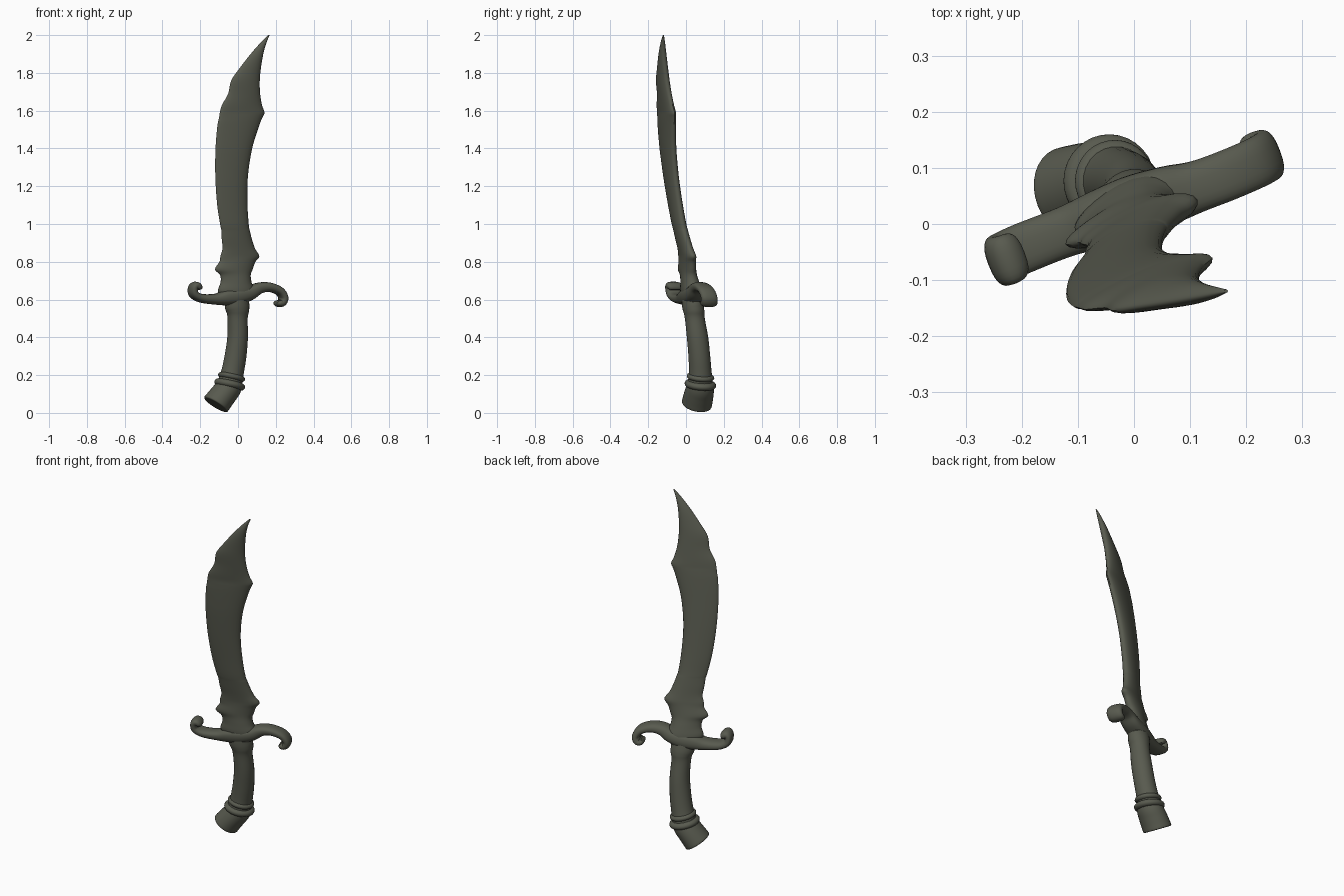
import bpy, bmesh, math
from mathutils import Vector

if "Cube" in bpy.data.objects:
    bpy.data.objects.remove(bpy.data.objects["Cube"])

metal = bpy.data.materials.new("dark_olive_metal")
metal.diffuse_color = (0.098, 0.103, 0.078, 1)
metal.use_nodes = True
metal.node_tree.nodes["Principled BSDF"].inputs["Base Color"].default_value = metal.diffuse_color

# The sword lies in a vertical plane turned about 21 degrees and leaning forward
N = Vector((-0.356, 0.934, 0))
SLOPE = 0.38
LEAN = [(0, .105), (.2, .089), (.4, .062), (.62, .03), (.83, 0), (1, -.033), (1.2, -.062),
        (1.4, -.09), (1.6, -.115), (1.8, -.147), (2, -.182)]


def lean(z):
    for (z0, y0), (z1, y1) in zip(LEAN, LEAN[1:]):
        if z <= z1:
            break
    return y0 + (y1 - y0) * (z - z0) / (z1 - z0)


def place(x, z, d):
    return Vector((x, lean(z) + SLOPE * x, z)) + N * d


def smooth_rows(rows, steps):
    """Catmull-Rom through rows of equal-length tuples."""
    out = []
    for i in range(len(rows) - 1):
        p = [rows[max(i - 1, 0)], rows[i], rows[i + 1], rows[min(i + 2, len(rows) - 1)]]
        for s in range(steps):
            t = s / steps
            out.append([0.5 * (2 * b + (c - a) * t + (2 * a - 5 * b + 4 * c - d) * t * t
                               + (3 * b - a - 3 * c + d) * t ** 3) for a, b, c, d in zip(*p)])
    out.append(list(rows[-1]))
    return out


def loft(name, rings):
    bm = bmesh.new()
    vs = [[bm.verts.new(p) for p in r] for r in rings]
    n = len(vs[0])
    for a, b in zip(vs, vs[1:]):
        for i in range(n):
            bm.faces.new((a[i], a[(i + 1) % n], b[(i + 1) % n], b[i]))
    bm.faces.new(vs[0][::-1])
    bm.faces.new(vs[-1])
    bmesh.ops.recalc_face_normals(bm, faces=bm.faces[:])
    me = bpy.data.meshes.new(name)
    bm.to_mesh(me)
    bm.free()
    me.materials.append(metal)
    ob = bpy.data.objects.new(name, me)
    bpy.context.collection.objects.link(ob)
    bpy.ops.object.select_all(action='DESELECT')
    ob.select_set(True)
    bpy.context.view_layer.objects.active = ob
    bpy.ops.object.shade_smooth_by_angle(angle=math.radians(50))
    return ob


def sweep(name, rows, steps=5, sides=24, power=1.0):
    """Rows: x, z, half width in the sword plane, half depth across it."""
    rows = smooth_rows(rows, steps)
    rings = []
    for i, (x, z, a, b) in enumerate(rows):
        p, q = rows[max(i - 1, 0)], rows[min(i + 1, len(rows) - 1)]
        t = Vector((q[0] - p[0], q[1] - p[1])).normalized()
        ring = []
        for k in range(sides):
            w = 2 * math.pi * k / sides
            c, s = math.cos(w), math.sin(w)
            c = math.copysign(abs(c) ** power, c) * a
            s = math.copysign(abs(s) ** power, s) * b
            ring.append(place(x - t.y * c, z + t.x * c, s))
        rings.append(ring)
    return loft(name, rings)


# Blade: z, left edge, right edge, half thickness
blade = [(.58, -.06, .05, .045), (.64, -.105, .085, .05), (.69, -.092, .07, .043),
         (.73, -.095, .066, .036), (.76, -.122, .077, .033), (.80, -.098, .092, .03),
         (.83, -.093, .113, .029), (.87, -.082, .09, .028), (.92, -.086, .073, .028),
         (.965, -.088, .062, .028), (.99, -.093, .057, .028), (1.1, -.11, .05, .027),
         (1.25, -.12, .052, .027), (1.4, -.119, .075, .027), (1.52, -.109, .112, .026),
         (1.565, -.1, .13, .025), (1.59, -.096, .14, .024), (1.63, -.085, .127, .024),
         (1.69, -.052, .117, .024), (1.76, -.036, .115, .024), (1.82, .005, .12, .022),
         (1.9, .067, .133, .018), (1.96, .12, .15, .011), (2.0, .16, .167, .003)]
rings = []
for z, l, r, h in smooth_rows(blade, 4):
    ring = []
    for k in range(24):
        w = 2 * math.pi * k / 24
        c, s = math.cos(w), math.sin(w)
        ring.append(place((l + r) / 2 + c * (r - l) / 2, z, h * s * (1 + .25 * c)))
    rings.append(ring)
loft("blade", rings)

# Cross guard: flattened bar with a curl at each end, opposite ways
sweep("cross_guard", [
    (-.212, .652, .012, .034), (-.214, .664, .02, .043), (-.226, .675, .02, .045),
    (-.239, .66, .019, .045), (-.234, .628, .021, .045), (-.195, .607, .023, .045),
    (-.12, .602, .029, .045), (-.06, .61, .042, .052), (0, .618, .045, .056),
    (.06, .634, .038, .052), (.11, .66, .03, .046), (.165, .665, .025, .045),
    (.218, .645, .022, .045), (.24, .61, .02, .045), (.23, .583, .02, .045),
    (.212, .581, .019, .043), (.203, .588, .011, .034)], power=.8)

# Grip with a slight swelling under the guard
sweep("grip", [
    (-.005, .62, .058, .05), (-.005, .57, .062, .056), (-.002, .54, .058, .056),
    (-.002, .5, .05, .053), (-.002, .4, .051, .057), (-.013, .3, .054, .058),
    (-.028, .22, .056, .06), (-.042, .16, .06, .066), (-.05, .13, .06, .066)])

# Two collar bands above the pommel
for name, x, z, r, h in (("upper_collar", -.034, .19, .068, .016),
                         ("lower_collar", -.044, .15, .078, .019)):
    rows = []
    for k in range(7):
        w = math.pi * k / 6
        f = r - .022 + .022 * math.sin(w)
        rows.append((x + h * .25 * math.cos(w), z + h * math.cos(w), f, f * 1.07))
    sweep(name, rows, 2, 32)

# Bent pommel with a flat, slightly hollow end
sweep("pommel", [
    (-.04, .165, .062, .068), (-.053, .13, .065, .074), (-.075, .1, .066, .078),
    (-.1, .068, .068, .08), (-.116, .047, .069, .08), (-.119, .043, .062, .073)], 4, 32)
